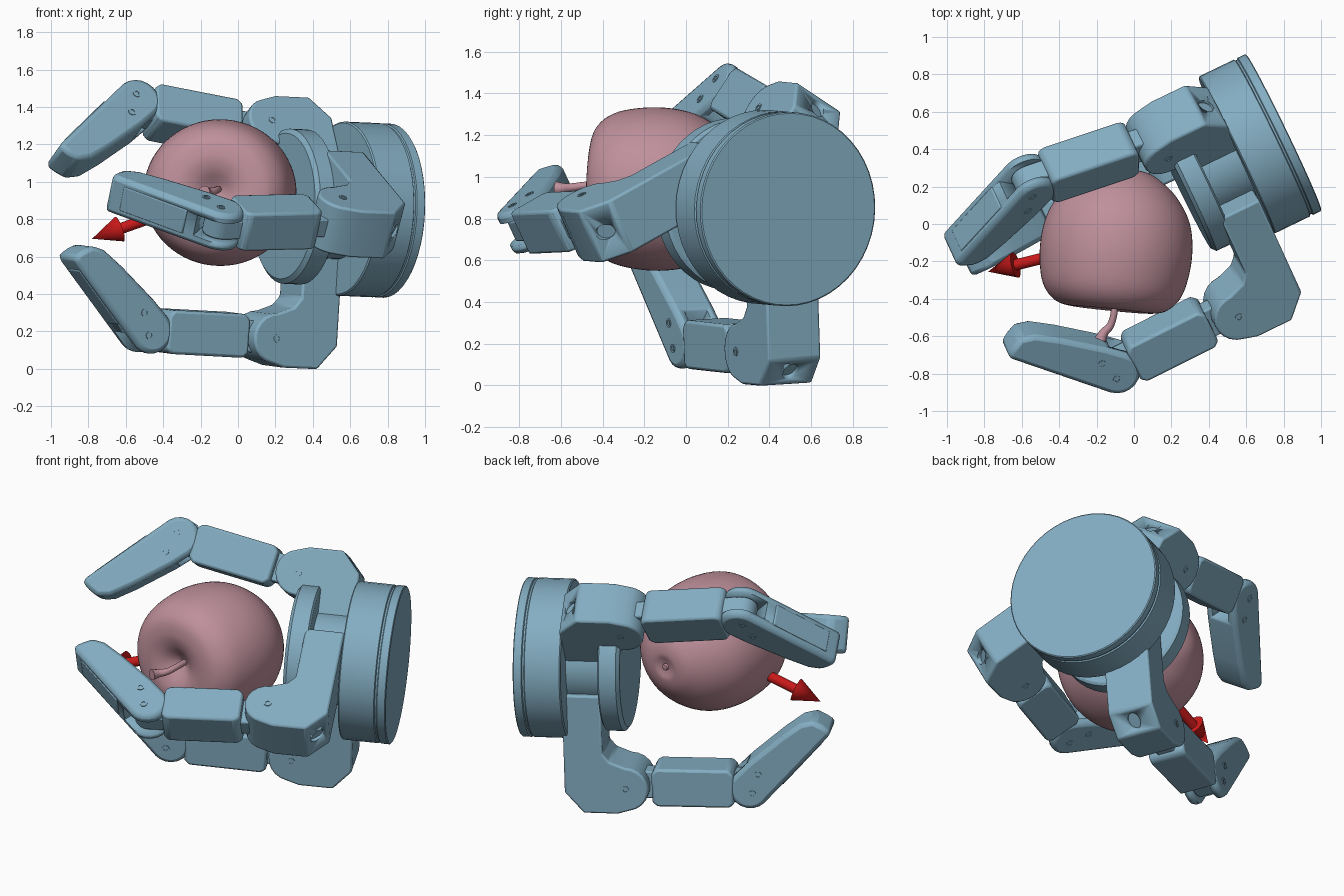
import bpy, bmesh, math
from mathutils import Vector as V, Matrix

if "Cube" in bpy.data.objects:
    bpy.data.objects.remove(bpy.data.objects["Cube"])


def mat(name, rgb):
    m = bpy.data.materials.new(name)
    m.diffuse_color = (*rgb, 1)
    m.use_nodes = True
    m.node_tree.nodes["Principled BSDF"].inputs["Base Color"].default_value = m.diffuse_color
    return m


BLUE = mat("blue_metal", (0.23, 0.42, 0.54))
PINK = mat("pink_skin", (0.52, 0.28, 0.33))
RED = mat("red", (0.6, 0.01, 0.01))


def frame(o, x, y):
    x = x.normalized()
    z = x.cross(y).normalized()
    m = Matrix((x, z.cross(x), z)).transposed().to_4x4()
    m.translation = o
    return m


def finish(name, bm, matrix, material, angle=30):
    bmesh.ops.recalc_face_normals(bm, faces=bm.faces)
    me = bpy.data.meshes.new(name)
    bm.to_mesh(me)
    bm.free()
    ob = bpy.data.objects.new(name, me)
    bpy.context.collection.objects.link(ob)
    ob.matrix_world = matrix
    me.materials.append(material)
    bpy.ops.object.select_all(action='DESELECT')
    ob.select_set(True)
    bpy.context.view_layer.objects.active = ob
    bpy.ops.object.shade_smooth_by_angle(angle=math.radians(angle))
    return ob


def prism(name, pts, width, matrix, bevel=0.02):
    """Side profile extruded symmetrically across its width."""
    bm = bmesh.new()
    f = bm.faces.new([bm.verts.new((x, y, -width / 2)) for x, y in pts])
    r = bmesh.ops.extrude_face_region(bm, geom=[f])
    verts = [v for v in r["geom"] if isinstance(v, bmesh.types.BMVert)]
    bmesh.ops.translate(bm, verts=verts, vec=(0, 0, width))
    ob = finish(name, bm, matrix, BLUE)
    b = ob.modifiers.new("bevel", 'BEVEL')
    b.width, b.segments, b.limit_method = bevel, 2, 'ANGLE'
    return ob


def lathe(name, prof, matrix, material, n=48, angle=30):
    """Revolve (along, radius) pairs about local X."""
    bm = bmesh.new()
    vs = [bm.verts.new((h, r, 0)) for h, r in prof]
    es = [bm.edges.new(p) for p in zip(vs, vs[1:])]
    bmesh.ops.spin(bm, geom=vs + es, cent=(0, 0, 0), axis=(1, 0, 0), steps=n, angle=2 * math.pi)
    bmesh.ops.remove_doubles(bm, verts=bm.verts, dist=1e-4)
    return finish(name, bm, matrix, material, angle)


def carve(ob, cut):
    cut.hide_render = True
    cut.hide_set(True)
    b = ob.modifiers.new("carve", 'BOOLEAN')
    b.object, b.operation = cut, 'DIFFERENCE'


def arc(r, a0, a1, n=10):
    ts = [math.radians(a0 + (a1 - a0) * i / n) for i in range(n + 1)]
    return [(r * math.cos(t), r * math.sin(t)) for t in ts]


def smooth(pts, n=6):
    """Catmull-Rom through the points."""
    p = [V(q) for q in [pts[0]] + pts + [pts[-1]]]
    out = []
    for a, b, c, d in zip(p, p[1:], p[2:], p[3:]):
        for i in range(n):
            t = i / n
            out.append(0.5 * (2 * b + (c - a) * t + (2 * a - 5 * b + 4 * c - d) * t * t
                              + (3 * b - a - 3 * c + d) * t ** 3))
    return [tuple(q) for q in out] + [pts[-1]]


# hand base: stepped drum, core and palm plate along the hand axis
AXIS = V((-0.9, -0.435, 0.04)).normalized()
BASE = V((0.80, 0.49, 0.845))
hand = frame(BASE, AXIS, V((0, 0, 1)))
lathe("base_drum", [(0, 0), (0, .46), (.005, .466), (.05, .466), (.055, .458), (.065, .458),
                    (.07, .466), (.275, .466), (.282, .458), (.282, 0)], hand, BLUE)
lathe("palm_core", [(.27, 0), (.27, .27), (.52, .27), (.52, 0)], hand, BLUE)
lathe("palm_plate", [(.49, 0), (.49, .40), (.50, .415), (.60, .415), (.62, .39), (.62, 0)], hand, BLUE)


def finger(tag, j1, j2, tip):
    j1, j2, tip = V(j1), V(j2), V(tip)
    d1, d2 = (j2 - j1).normalized(), (tip - j2).normalized()
    w = d1.cross(-d2).normalized()          # hinge direction
    L = (j2 - j1).length
    foot = frame(j1, AXIS, w.cross(AXIS))
    mid = frame(j1, d1, w.cross(d1))
    end = frame(j2, d2, w.cross(d2))

    # knuckle: column from the palm, turning forward to the first joint
    k = prism(tag + "_knuckle",
              arc(.135, -90, 80) + [(-.05, .155), (-.25, .155), (-.36, .03), (-.36, -.58),
                                    (-.13, -.58), (-.13, -.22), (-.09, -.17)], .28, foot, .012)
    hole = foot @ Matrix.Translation((-.305, .0925, 0)) @ Matrix.Rotation(math.radians(131), 4, 'Z')
    carve(k, lathe(tag + "_hole_cutter", [(-.02, 0), (-.02, .05), (.1, .05), (.1, 0)],
                   hole @ Matrix.Diagonal((1, 1, .75, 1)), BLUE, 20))

    # tongue joining both hinges, and the middle link around it
    prism(tag + "_tongue", arc(.085, 90, 270) + [(x + L, y) for x, y in arc(.085, -90, 90)], .11, mid, .01)
    s, e = .15, L - .09
    prism(tag + "_middle_link", [(s, -.09), (s + .03, -.12), (e - .03, -.12), (e, -.09),
                                 (e, .09), (e - .03, .115), (s + .03, .115), (s, .09)], .225, mid, .015)

    # fingertip link, slotted where the tongue enters
    t = prism(tag + "_tip_link", arc(.12, 90, 270) + [(.12, -.12), (.38, -.10), (.52, -.08), (.59, -.04),
                                                      (.61, .02), (.62, .08), (.58, .09)], .22, end, .025)
    slot = prism(tag + "_slot_cutter", [(-.2, -.2), (.095, -.2), (.095, .2), (-.2, .2)], .12, end, .001)
    carve(t, slot)
    prism(tag + "_back_cover", [(.14, .09), (.54, .08), (.53, .098), (.16, .119)], .14, end, .005)

    # hinge screws on both sides
    for side in (-1, 1):
        for m, x, y in ((end, 0, .03), (end, .11, -.03), (foot, 0, 0)):
            h = .14 if m is foot else .11
            at = m @ Matrix.Translation((x, y, side * h)) @ Matrix.Rotation(-side * math.pi / 2, 4, 'Y')
            lathe(tag + "_screw", [(-.004, .022), (.004, .022), (.004, .012), (0, .012), (0, 0)],
                  at, BLUE, 12)


finger("front_finger", (.53, -.445, .79), (-.10, -.76, .775), (-.66, -.60, .965))
finger("upper_finger", (.13, .455, 1.26), (-.56, .225, 1.395), (-.91, -.13, 1.10))
finger("lower_finger", (.15, .365, .17), (-.50, .045, .205), (-.87, -.165, .66))

# apple lying on its side, top towards the front, a little wider than tall
centre = V((-.09, -.085, .94))
top = V((-.10, -.99, .03))
lying = frame(centre, top, V((0, 0, 1))) @ Matrix.Diagonal((1, 1, 1.04, 1))
lathe("apple", smooth([(.29, 0), (.315, .045), (.36, .12), (.375, .20), (.348, .295), (.25, .365),
                       (.06, .392), (-.12, .365), (-.26, .28), (-.35, .17), (-.378, .09),
                       (-.37, .04), (-.36, 0)]), lying, PINK, 64, 80)
lathe("apple_calyx", [(-.36, .022), (-.38, .018), (-.385, 0)], lying, PINK, 12)

# apple stem
cu = bpy.data.curves.new("apple_stem", 'CURVE')
cu.dimensions, cu.bevel_depth, cu.use_fill_caps = '3D', .02, True
path = smooth([(-.11, -.34, .955), (-.105, -.46, .96), (-.125, -.54, .95), (-.16, -.58, .945), (-.18, -.62, .945)], 5)
sp = cu.splines.new('POLY')
sp.points.add(len(path) - 1)
for i, (p, q) in enumerate(zip(sp.points, path)):
    p.co = (*q, 1)
    p.radius = 0.9 + 0.9 * (i / len(path)) ** 3
stem = bpy.data.objects.new("apple_stem", cu)
bpy.context.collection.objects.link(stem)
cu.materials.append(PINK)

# direction arrow from the apple's centre
tip = V((-.78, -.255, .695))
n = (tip - centre).length
lathe("arrow", [(0, 0), (0, .03), (n - .16, .03), (n - .16, .07), (n, 0)],
      frame(centre, tip - centre, V((0, 0, 1))), RED, 24)
